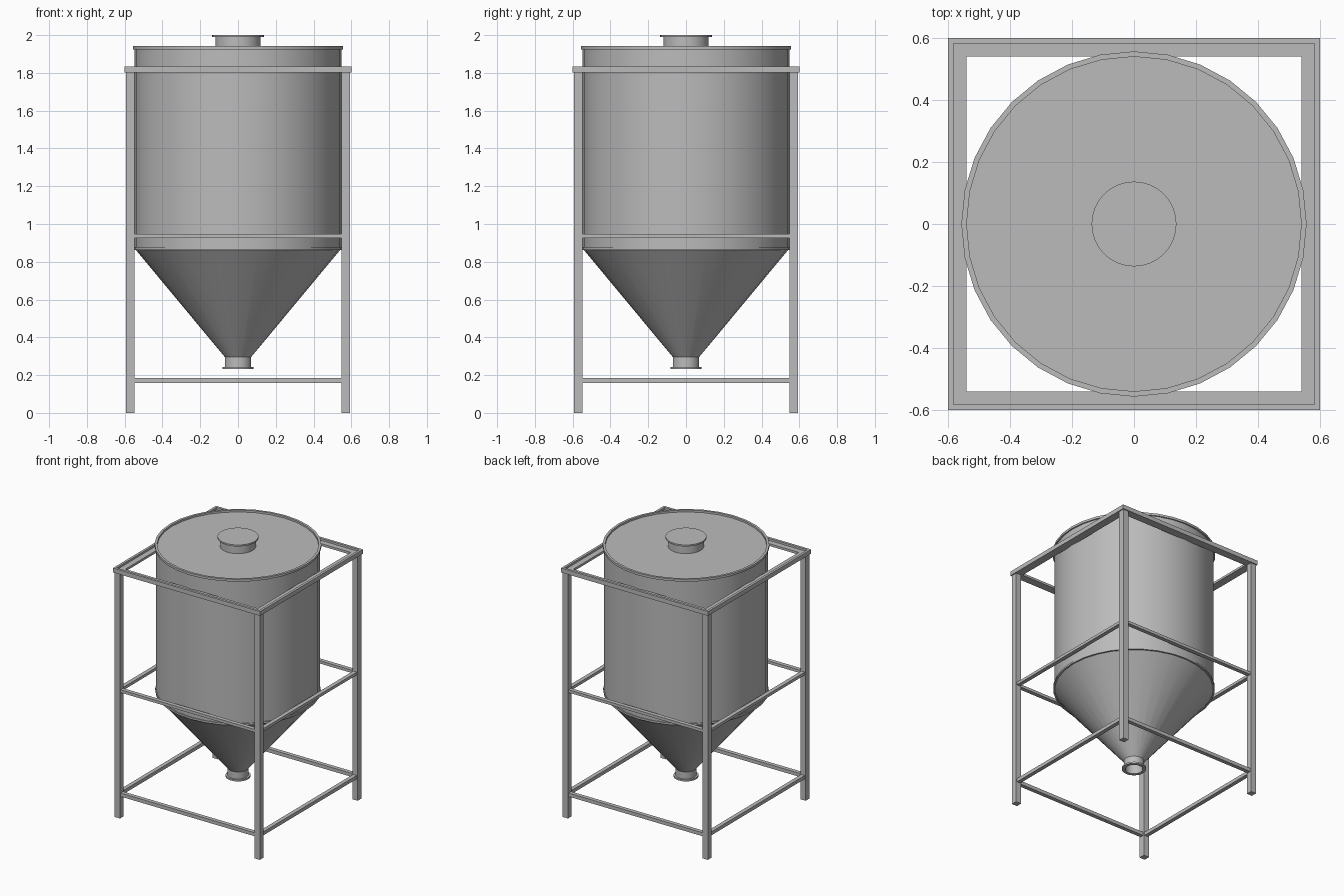
import bpy, bmesh, math

if "Cube" in bpy.data.objects:
    bpy.data.objects.remove(bpy.data.objects["Cube"])

steel = bpy.data.materials.new("grey steel")
steel.diffuse_color = (0.5, 0.5, 0.5, 1)
steel.use_nodes = True
steel.node_tree.nodes["Principled BSDF"].inputs["Base Color"].default_value = steel.diffuse_color


def finish(name, bm, smooth=False):
    bmesh.ops.recalc_face_normals(bm, faces=bm.faces)
    me = bpy.data.meshes.new(name)
    bm.to_mesh(me)
    bm.free()
    me.materials.append(steel)
    ob = bpy.data.objects.new(name, me)
    bpy.context.collection.objects.link(ob)
    if smooth:
        bpy.context.view_layer.objects.active = ob
        ob.select_set(True)
        bpy.ops.object.shade_smooth_by_angle(angle=math.radians(30))
        ob.select_set(False)
    return ob


def lathe(name, profile, sides=32):
    """Revolve (radius, z) points about the z axis."""
    bm = bmesh.new()
    verts = [bm.verts.new((r, 0, z)) for r, z in profile]
    edges = [bm.edges.new(p) for p in zip(verts, verts[1:])]
    bmesh.ops.spin(bm, geom=verts + edges, cent=(0, 0, 0), axis=(0, 0, 1),
                   angle=math.tau, steps=sides, use_duplicate=False)
    bmesh.ops.remove_doubles(bm, verts=bm.verts, dist=1e-5)
    return finish(name, bm, True)


def box(name, lo, hi):
    bm = bmesh.new()
    bmesh.ops.create_cube(bm, size=1)
    for v in bm.verts:
        v.co = [(a + b) / 2 + c * (b - a) for a, b, c in zip(lo, hi, v.co)]
    return finish(name, bm)


def frame(name, section):
    """Sweep a closed (half width, z) section round a mitred square."""
    bm = bmesh.new()
    corners = [(-1, -1), (1, -1), (1, 1), (-1, 1)]
    rings = [[bm.verts.new((x * w, y * w, z)) for w, z in section]
             for x, y in corners]
    n = len(section)
    for i in range(4):
        a, b = rings[i], rings[(i + 1) % 4]
        for j in range(n):
            k = (j + 1) % n
            bm.faces.new((a[j], b[j], b[k], a[k]))
    return finish(name, bm)


# Vessel: cylindrical body, recessed lid with rim, conical hopper
lathe("tank_body", [(0, 0.875), (0.547, 0.875), (0.547, 1.928), (0, 1.928)])
lathe("lid_rim", [(0.54, 1.925), (0.557, 1.925), (0.557, 1.942),
                  (0.54, 1.942), (0.54, 1.925)])
lathe("lower_flange", [(0, 0.863), (0.553, 0.863), (0.553, 0.877), (0, 0.877)])
lathe("hopper_cone", [(0.543, 0.865), (0.07, 0.296)])

# Top inlet with flanged cover
lathe("inlet_neck", [(0.12, 1.925), (0.12, 1.991)])
lathe("inlet_cover", [(0, 1.989), (0.137, 1.989), (0.137, 2.0), (0, 2.0)])

# Open outlet spout with flange
lathe("outlet_spout", [(0.07, 0.3), (0.07, 0.244), (0.083, 0.244),
                       (0.083, 0.232), (0.06, 0.232), (0.06, 0.3), (0.07, 0.3)])

# Support frame: four legs, angle-section top rail, two lower rail rings
for side_y, y in (("front", -1), ("back", 1)):
    for side_x, x in (("left", -1), ("right", 1)):
        xs = sorted((x * 0.548, x * 0.592))
        ys = sorted((y * 0.548, y * 0.592))
        box(f"leg_{side_y}_{side_x}", (xs[0], ys[0], 0), (xs[1], ys[1], 1.803))
frame("top_rail", [(0.54, 1.803), (0.6, 1.803), (0.6, 1.835),
                   (0.582, 1.835), (0.582, 1.82), (0.54, 1.82)])
for name, lo, hi in (("middle_rail", 0.925, 0.946), ("lower_rail", 0.159, 0.185)):
    frame(name, [(0.555, lo), (0.585, lo), (0.585, hi), (0.555, hi)])
